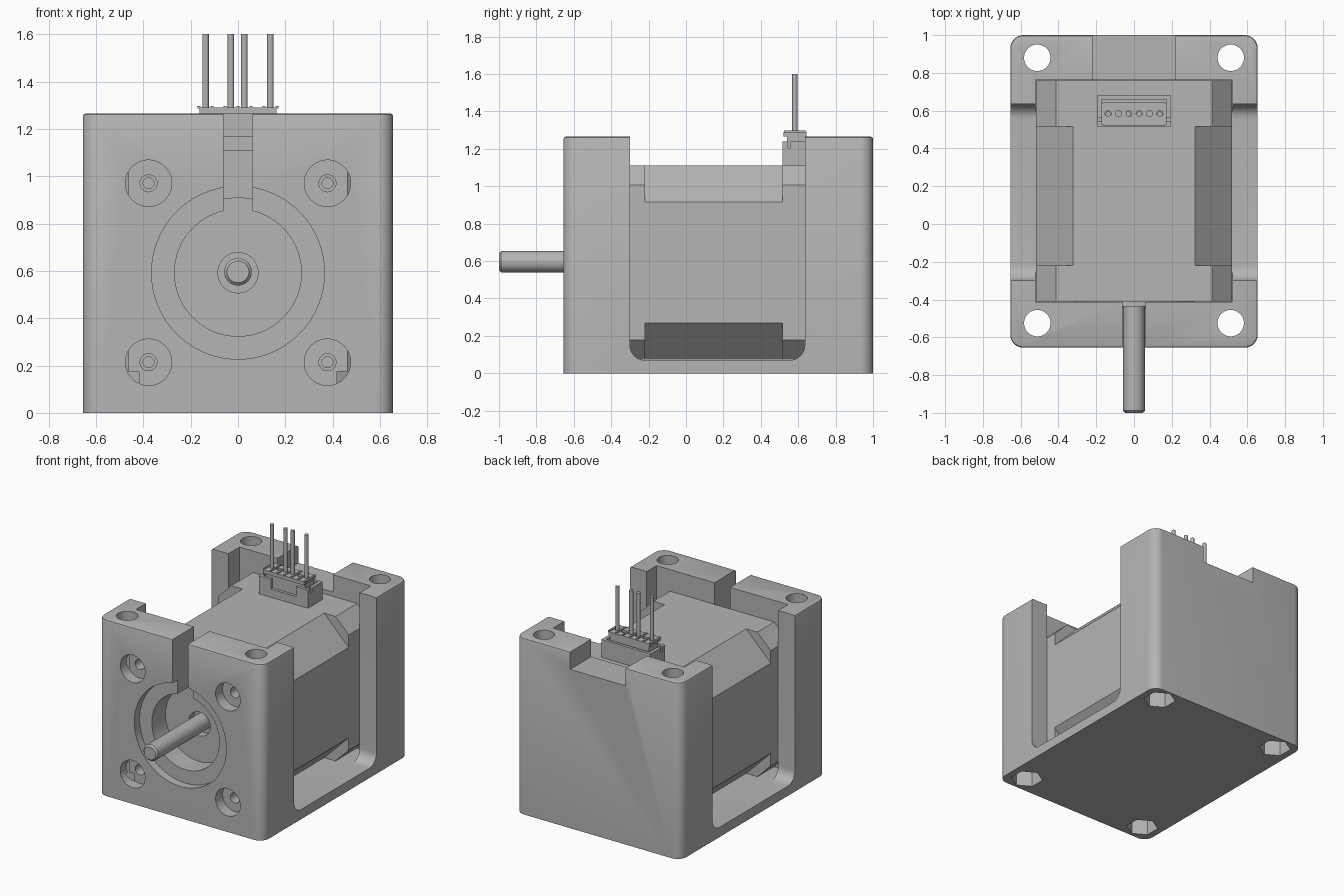
import bpy, bmesh, math
from mathutils import Matrix, Vector

cube = bpy.data.objects.get("Cube")
if cube:
    bpy.data.objects.remove(cube, do_unlink=True)

GREY = (0.46, 0.46, 0.46, 1)
grey = bpy.data.materials.new("plain_grey")
grey.use_nodes = True
grey.diffuse_color = GREY
grey.node_tree.nodes["Principled BSDF"].inputs["Base Color"].default_value = GREY

AXIS_Z = 0.592   # height of the motor shaft
MOTOR = 0.519    # half width of the motor


def finish(name, bm):
    mesh = bpy.data.meshes.new(name)
    bmesh.ops.recalc_face_normals(bm, faces=bm.faces)
    bm.to_mesh(mesh)
    bm.free()
    mesh.materials.append(grey)
    obj = bpy.data.objects.new(name, mesh)
    bpy.context.collection.objects.link(obj)
    return obj


def bevel_along(bm, axis, radius, segments=8):
    edges = [e for e in bm.edges
             if abs((e.verts[0].co - e.verts[1].co).normalized()[axis]) > 0.99]
    bmesh.ops.bevel(bm, geom=edges, offset=radius, segments=segments,
                    profile=0.5, affect='EDGES')


def box(name, x, y, z, round_axis=None, radius=0.0, top_edge=0.0):
    """Box from (low, high) pairs, optionally rounded along one axis."""
    bm = bmesh.new()
    bmesh.ops.create_cube(bm, size=1)
    for v in bm.verts:
        v.co = Vector([r[1] if c > 0 else r[0] for c, r in zip(v.co, (x, y, z))])
    if round_axis is not None:
        bevel_along(bm, round_axis, radius)
    if top_edge:
        rim = [e for e in bm.edges if all(v.co.z > z[1] - 1e-4 for v in e.verts)]
        bmesh.ops.bevel(bm, geom=rim, offset=top_edge, segments=2,
                        profile=0.5, affect='EDGES')
    return finish(name, bm)


def rod(name, x, y, z, radius, axis='Y', sides=48, tip=0.0):
    """Cylinder along Y or Z; the range along its axis is a (low, high) pair."""
    bm = bmesh.new()
    span = y if axis == 'Y' else z
    bmesh.ops.create_cone(bm, cap_ends=True, segments=sides, radius1=radius,
                          radius2=radius, depth=span[1] - span[0])
    mid = sum(span) / 2
    if tip:
        rim = [e for e in bm.edges if all(v.co.z > 0 for v in e.verts)]
        bmesh.ops.bevel(bm, geom=rim, offset=tip, segments=1, affect='EDGES')
    if axis == 'Y':
        bm.transform(Matrix.Translation((x, mid, z)) @ Matrix.Rotation(math.pi / 2, 4, 'X'))
    else:
        bm.transform(Matrix.Translation((x, y, mid)))
    return finish(name, bm)


def octagon_block(name, y, corner):
    """Square motor section with cut corners, extruded along y."""
    h = MOTOR
    bm = bmesh.new()
    ring = [(h, h - corner), (h - corner, h)]
    ring += [(-a, b) for a, b in reversed(ring)]
    ring += [(-a, -b) for a, b in ring]
    face = bm.faces.new([bm.verts.new((a, y[0], AXIS_Z + b)) for a, b in ring])
    out = bmesh.ops.extrude_face_region(bm, geom=[face])
    moved = [g for g in out["geom"] if isinstance(g, bmesh.types.BMVert)]
    bmesh.ops.translate(bm, vec=(0, y[1] - y[0], 0), verts=moved)
    return finish(name, bm)


def cut(obj, cutters):
    for c in cutters:
        c.hide_render = True
        m = obj.modifiers.new("cut", 'BOOLEAN')
        m.operation, m.solver, m.object = 'DIFFERENCE', 'EXACT', c
    bpy.context.view_layer.update()
    graph = bpy.context.evaluated_depsgraph_get()
    mesh = bpy.data.meshes.new_from_object(obj.evaluated_get(graph))
    obj.modifiers.clear()
    obj.data = mesh
    for c in cutters:
        bpy.data.objects.remove(c, do_unlink=True)


SCREWS = [(sx * 0.378, AXIS_Z + sz * 0.378) for sx in (-1, 1) for sz in (-1, 1)]

# Holder block with motor pocket, side windows, slot and wire notch
holder = box("holder", (-0.655, 0.655), (-0.655, 1), (0, 1.265), 2, 0.07, 0.012)
cutters = [
    box("pocket", (-0.522, 0.522), (-0.412, 0.762), (0.07, 1.5)),
    box("window", (-0.8, 0.8), (-0.3, 0.635), (0.07, 1.6), 0, 0.08),
    box("shaft_slot", (-0.062, 0.062), (-0.8, -0.3), (0.7, 1.5)),
    box("wire_notch", (-0.22, 0.22), (0.7, 1.2), (1.14, 1.5)),
    rod("front_counterbore", 0, (-0.8, -0.595), AXIS_Z, 0.365, sides=96),
    rod("shaft_opening", 0, (-0.8, -0.3), AXIS_Z, 0.268, sides=96),
    rod("pilot_recess", 0, (-0.44, -0.3), AXIS_Z, 0.325, sides=64),
]
for x, z in SCREWS:
    cutters.append(rod("screw_counterbore", x, (-0.8, -0.575), z, 0.098))
    cutters.append(rod("screw_hole", x, (-0.7, -0.3), z, 0.036, sides=32))
for x in (-0.512, 0.512):
    for y in (-0.525, 0.88):
        cutters.append(rod("bolt_hole", x, y, (-0.2, 1.5), 0.07, 'Z'))
        cutters.append(rod("nut_pocket", x, y, (-0.2, 0.175), 0.108, 'Z', sides=6))
cut(holder, cutters)

# Motor: two end caps and a core with wider cut corners
front_cap = octagon_block("motor_front_cap", (-0.41, -0.22), 0.105)
core = octagon_block("motor_core", (-0.22, 0.515), 0.195)
rear_cap = octagon_block("motor_rear_cap", (0.515, 0.76), 0.105)
cut(front_cap, [rod("thread", x, (-0.5, -0.3), z, 0.023, sides=24) for x, z in SCREWS]
    + [rod("bearing_seat", 0, (-0.5, -0.38), AXIS_Z, 0.085)])

# Pilot disc, shaft
pilot = rod("motor_pilot", 0, (-0.436, -0.409), AXIS_Z, 0.318, sides=64)
cut(pilot, [rod("bearing_gap", 0, (-0.5, -0.3), AXIS_Z, 0.085)])
shaft = rod("shaft", 0, (-1, -0.3), AXIS_Z + 0.004, 0.058, tip=0.012)

# Connector socket on top of the motor
socket = box("socket", (-0.195, 0.195), (0.515, 0.68), (1.1, 1.24))
cut(socket, [
    box("socket_cavity", (-0.172, 0.172), (0.535, 0.66), (1.14, 1.4)),
    box("front_gap", (-0.1, 0.1), (0.4, 0.6), (1.17, 1.4)),
    box("side_gap", (-0.4, 0.4), (0.545, 0.56), (1.205, 1.4)),
])

# Plug with a flange and a row of wire holes
plug = box("plug", (-0.155, 0.155), (0.54, 0.64), (1.14, 1.27))
flange = box("plug_flange", (-0.162, 0.162), (0.52, 0.645), (1.265, 1.29))
cut(flange, [rod("wire_hole", -0.1375 + i * 0.055, 0.585, (1.272, 1.4), 0.016, 'Z', 16)
             for i in range(6)])
for i in range(7):
    x = -0.165 + i * 0.055
    box("plug_rib", (x - 0.006, x + 0.006), (0.525, 0.64), (1.285, 1.297))

# Wires
for x in (-0.137, -0.03, 0.027, 0.137):
    rod("wire", x, 0.582, (1.2, 1.6), 0.014, 'Z', 16)

# Smooth round surfaces, keep edges sharp
bpy.ops.object.select_all(action='DESELECT')
for o in bpy.context.collection.objects:
    if o.type == 'MESH' and o.data.materials and o.data.materials[0] == grey:
        o.select_set(True)
        bpy.context.view_layer.objects.active = o
bpy.ops.object.shade_smooth_by_angle(angle=math.radians(30))
